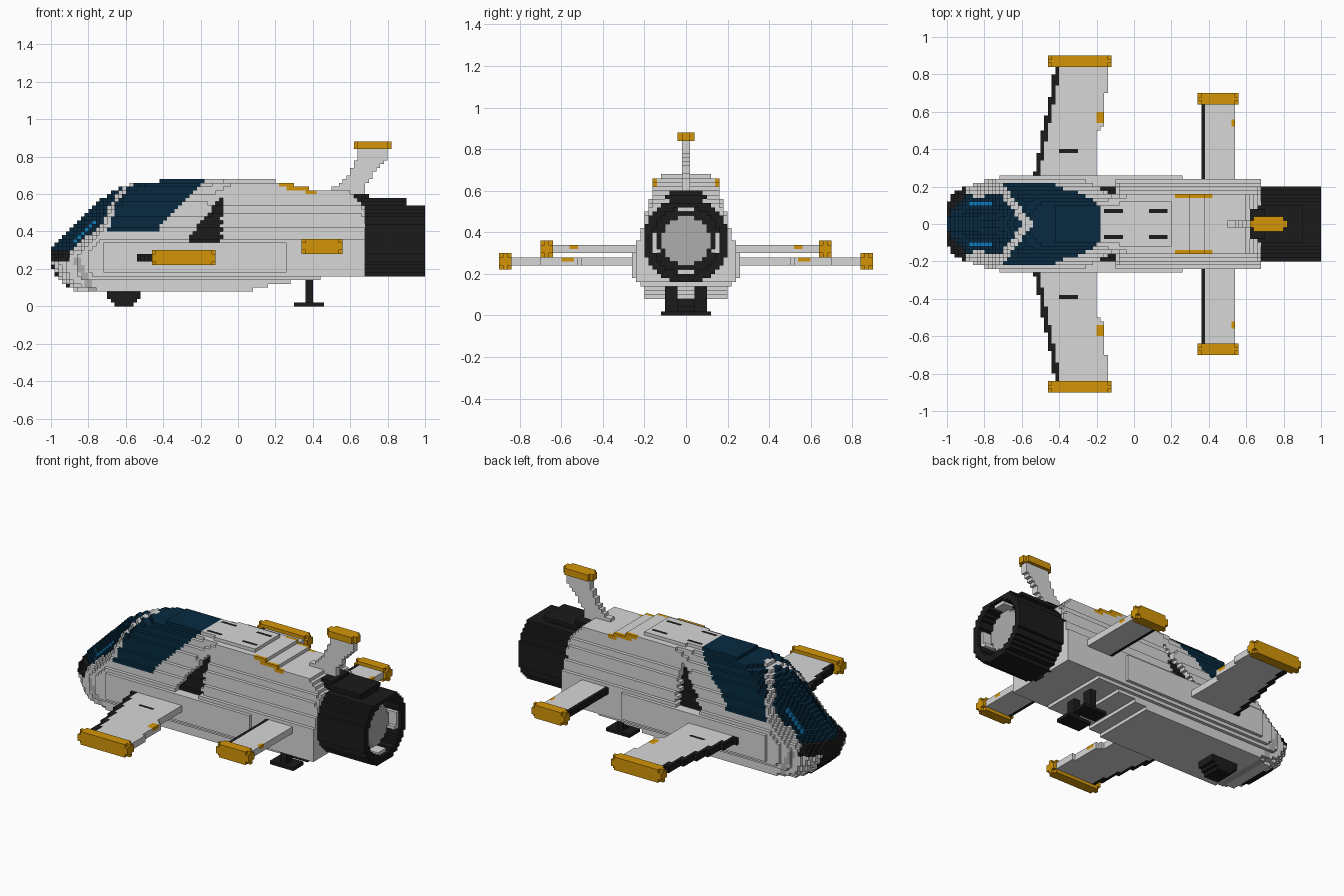
import bpy, math

cube = bpy.data.objects.get("Cube")
if cube:
    bpy.data.objects.remove(cube, do_unlink=True)

U = 0.02  # block size
COLOURS = [("light_grey", (0.68, 0.68, 0.68)), ("near_black", (0.011, 0.011, 0.011)),
           ("amber", (0.66, 0.30, 0.002)), ("navy_glass", (0.002, 0.023, 0.050)),
           ("bright_blue", (0.005, 0.20, 0.50)), ("mid_grey", (0.42, 0.42, 0.42))]
LIGHT, DARK, AMBER, NAVY, BLUE, MID = range(6)
mats = []
for cname, rgb in COLOURS:
    m = bpy.data.materials.new(cname)
    m.use_nodes = True
    m.diffuse_color = (*rgb, 1)
    bsdf = m.node_tree.nodes["Principled BSDF"]
    bsdf.inputs["Base Color"].default_value = (*rgb, 1)
    bsdf.inputs["Roughness"].default_value = 0.7
    mats.append(m)


def lerp(points, x):
    """Piecewise linear profile."""
    if x <= points[0][0]:
        return points[0][1]
    for (x0, y0), (x1, y1) in zip(points, points[1:]):
        if x <= x1:
            return y0 + (y1 - y0) * (x - x0) / (x1 - x0)
    return points[-1][1]


def blocks(name, lo, hi, rule):
    """Build the outer skin of all grid blocks for which rule gives a colour."""
    rng = [range(round(a / U), round(b / U)) for a, b in zip(lo, hi)]
    cells = {}
    for i in rng[0]:
        for j in rng[1]:
            for k in rng[2]:
                c = rule((i + .5) * U, (j + .5) * U, (k + .5) * U)
                if c is not None:
                    cells[i, j, k] = c
    verts, faces, cols, index = [], [], [], {}

    def vert(p):
        if p not in index:
            index[p] = len(verts)
            verts.append([v * U for v in p])
        return index[p]

    def moved(c, axis, n):
        return tuple(v + (n if a == axis else 0) for a, v in enumerate(c))

    for axis in range(3):
        run = 1 if axis == 0 else 0
        other = 3 - axis - run
        for sign in (-1, 1):
            skin = {c: m for c, m in cells.items() if moved(c, axis, sign) not in cells}
            for c, m in skin.items():
                if skin.get(moved(c, run, -1)) == m:
                    continue
                n = 1
                while skin.get(moved(c, run, n)) == m:
                    n += 1
                p = moved(c, axis, 1) if sign > 0 else c
                q = moved(p, run, n)
                f = [vert(p), vert(q), vert(moved(q, other, 1)), vert(moved(p, other, 1))]
                cyclic = (run, other, axis) in ((0, 1, 2), (1, 2, 0), (2, 0, 1))
                if cyclic != (sign > 0):
                    f.reverse()
                faces.append(f)
                cols.append(m)
    me = bpy.data.meshes.new(name)
    me.from_pydata(verts, [], faces)
    for m in mats:
        me.materials.append(m)
    me.polygons.foreach_set("material_index", cols)
    me.update()
    bpy.context.collection.objects.link(bpy.data.objects.new(name, me))


def both_sides(name, lo, hi, rule):
    """Left part from the rule in +y, and its mirrored twin."""
    blocks(name + "_far", lo, hi, rule)
    blocks(name + "_near", (lo[0], -hi[1], lo[2]), (hi[0], -lo[1], hi[2]),
           lambda x, y, z: rule(x, -y, z))


def box(name, lo, hi, colour, chamfer=False):
    """Box of blocks, optionally with its corner blocks cut away."""
    def rule(x, y, z):
        edge = [min(v - a, b - v) < U for v, a, b in zip((x, y, z), lo, hi)]
        return None if chamfer and sum(edge) == 3 else colour
    blocks(name, lo, hi, rule)


# Fuselage profiles: top and bottom line, plan outline, side sections, nose roundness
TOP = [(-1, .31), (-.9, .42), (-.84, .48), (-.74, .57), (-.66, .62), (-.58, .65), (-.42, .67),
       (-.38, .68), (.2, .68), (.22, .66), (.3, .65), (.42, .62), (.6, .62), (.68, .54)]
BOTTOM = [(-1, .21), (-.96, .14), (-.9, .10), (-.86, .08), (.04, .08), (.16, .11),
          (.28, .13), (.44, .15), (.68, .17)]
PLAN = [(-1, .11), (-.96, .165), (-.9, .20), (-.8, .23), (-.68, .26), (.25, .26), (.27, .24), (.7, .24)]
LOWER = [(.08, .20), (.14, .20), (.18, .24), (.2, .26), (.32, .26), (.34, .24), (.42, .21)]
CANOPY = LOWER + [(.48, .19), (.54, .175), (.64, .13), (.68, .08)]
ROOF = LOWER + [(.48, .20), (.54, .17), (.65, .15), (.66, .15), (.68, .08)]
ROUND = [(-1, 1.4), (-.88, 1.1), (-.76, 1.2), (-.66, 1.6), (-.55, 2.3), (-.4, 4), (-.2, 9)]


def hull_rule(x, y, z):
    y = abs(y)
    top, bottom = lerp(TOP, x), lerp(BOTTOM, x)
    if not bottom < z < top:
        return None
    plan = lerp(PLAN, x)
    side = lerp([(-.2, lerp(CANOPY, z)), (-.04, lerp(ROOF, z))], x)
    half = min(side, plan)
    mid = (top + bottom) / 2
    if x < -.2 and z > mid:  # rounded canopy and upper nose
        n = lerp(ROUND, x)
        half = min(half, plan * (1 - ((z - mid) / (top - mid)) ** n) ** (1 / n))
    if x < -.76 and z < mid:  # rounded chin
        n = lerp([(-1, 2), (-.76, 6)], x)
        half = min(half, plan * (1 - ((mid - z) / (mid - bottom)) ** n) ** (1 / n))
    if x > .58 and z > .4:  # shoulder rounded towards the engine
        radius = lerp([(.58, .32), (.68, .22)], x)
        half = min(half, math.sqrt(max(0, radius ** 2 - (z - .36) ** 2)))
    if y > half:
        return None
    # side vents
    if -.26 < x < -.08 and .34 < z < .37 + (x + .26) * 1.25 and y > .1:
        if x > -.10 and z < .48 and int(z / U) % 2:
            return LIGHT
        return None if half - y < .04 else DARK
    # windscreen and side lights
    if x < -.60 - .7 * y and z > max(.29, .30 + (x + .9) * .78):
        return BLUE if -.88 < x < -.75 and .10 < y < .12 else NAVY
    # canopy behind the pale chevron
    if z > .40 and -.54 - .75 * y < x < -.42 + (z - .42) * .98:
        return NAVY
    # nose tip and chin
    if x < -.90 and .24 < z < .30 or x < -.86 and z < .24 and y < .10:
        return DARK
    # cheek groove
    if z < .26 and abs(x + .86 - (.24 - z) * .5) < .02:
        return MID
    # roof slots and amber roof strips
    if z > .64 and .06 < y < .08 and (-.17 < x < -.05 or .08 < x < .19):
        return DARK
    if z + U > top - .005 and y > .135 and .22 < x < .42:
        return AMBER
    return LIGHT


blocks("fuselage", (-1, -.28, .06), (.68, .28, .70), hull_rule)


# Engine barrel with recessed nozzle
def engine_rule(x, y, z):
    r = math.hypot(y, z - .36)
    if z > .56:
        return DARK if abs(y) < .10 and x < .9 and z < .58 else None
    if r > .208 or (x > .9 and z > .54):
        return None
    if r < .165 and x > .90:
        if r < .115:
            return MID if x < .94 else None
        bar = r > .138 and min(abs(y), abs(z - .36)) < .05
        return LIGHT if bar and x < .98 else None
    return DARK


blocks("engine", (.66, -.22, .14), (1, .22, .60), engine_rule)
box("engine_collar", (.62, -.08, .54), (.70, .08, .60), DARK)


# Front wings
def wing_rule(x, y, z):
    lead = -.54 + (y - .24) * .2
    trail = lerp([(.5, -.20), (.52, -.165), (.68, -.165), (.70, -.14)], y)
    if not lead < x < trail:
        return None
    if x < lead + .03 or (-.40 < x < -.30 and .38 < y < .40 and z > .26):
        return DARK
    return AMBER if x > -.20 and .53 < y < .60 and z > .26 else LIGHT


both_sides("front_wing", (-.56, .22, .24), (-.12, .84, .28), wing_rule)


# Rear wings
def rear_wing_rule(x, y, z):
    if x < .38:
        return DARK
    return AMBER if x > .52 and .52 < y < .56 and z > .32 else LIGHT


both_sides("rear_wing", (.36, .22, .30), (.54, .64, .34), rear_wing_rule)

# Wing tip pods
for side, tag in ((1, "far"), (-1, "near")):
    for name, x0, x1, ya, yb, z0 in (("front_pod", -.46, -.12, .84, .90, .22),
                                     ("rear_pod", .34, .56, .64, .70, .28)):
        y0, y1 = sorted((side * ya, side * yb))
        box(f"{name}_{tag}", (x0, y0, z0), (x1, y1, z0 + .08), AMBER, True)

# Tail fin and its cap
FIN_FRONT = [(.60, .46), (.64, .52), (.70, .59), (.78, .635), (.84, .64)]
FIN_BACK = [(.60, .68), (.64, .68), (.70, .72), (.76, .77), (.79, .80)]
blocks("tail_fin", (.46, -.02, .60), (.82, .02, .84),
       lambda x, y, z: LIGHT if lerp(FIN_FRONT, z) < x < lerp(FIN_BACK, z) else None)
box("tail_cap", (.62, -.04, .84), (.82, .04, .88), AMBER, True)

# Landing gear
blocks("nose_skid", (-.72, -.06, 0), (-.50, .06, .10),
       lambda x, y, z: DARK if abs(x + .61) < min(.05 + z * .8, .09) else None)
for side, tag in ((1, "far"), (-1, "near")):
    for name, x0, x1, ya, yb, z0, z1 in (("rear_leg", .36, .40, .04, .10, .02, .16),
                                         ("rear_foot", .30, .46, .02, .12, 0, .02)):
        y0, y1 = sorted((side * ya, side * yb))
        box(f"{name}_{tag}", (x0, y0, z0), (x1, y1, z1), DARK)
